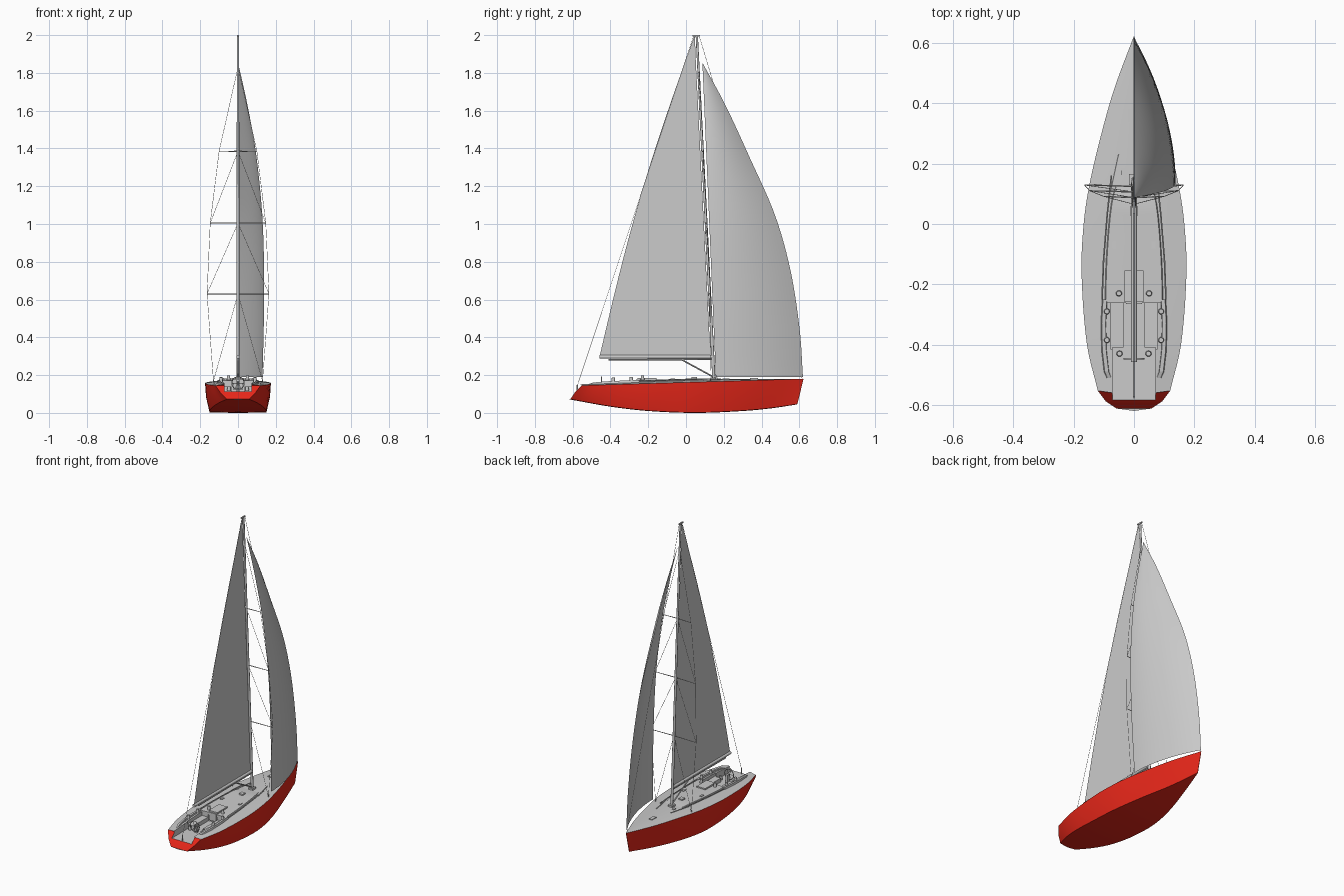
import bpy, bmesh, math
from mathutils import Vector, Matrix

if "Cube" in bpy.data.objects:
    bpy.data.objects.remove(bpy.data.objects["Cube"])


def interp(t, pts):
    """Smooth curve through (t, value) points."""
    n = len(pts)
    t = min(max(t, pts[0][0]), pts[-1][0])
    i = max(k for k in range(n - 1) if pts[k][0] <= t)

    def slope(k):
        a, b = pts[max(k - 1, 0)], pts[min(k + 1, n - 1)]
        return (b[1] - a[1]) / (b[0] - a[0])
    (t0, v0), (t1, v1) = pts[i], pts[i + 1]
    h = t1 - t0
    u = (t - t0) / h
    return (v0 * (2*u**3 - 3*u*u + 1) + slope(i) * h * (u**3 - 2*u*u + u)
            + v1 * (3*u*u - 2*u**3) + slope(i + 1) * h * (u**3 - u*u))


def finish(name, bm, smooth=None):
    bmesh.ops.recalc_face_normals(bm, faces=bm.faces)
    me = bpy.data.meshes.new(name)
    bm.to_mesh(me)
    bm.free()
    if smooth:
        me.shade_smooth()
        me.set_sharp_from_angle(angle=math.radians(smooth))
    ob = bpy.data.objects.new(name, me)
    bpy.context.collection.objects.link(ob)
    return ob


def add_loft(bm, rings, closed=True, caps=True):
    vs = [[bm.verts.new(p) for p in r] for r in rings]
    n = len(vs[0])
    for a, b in zip(vs, vs[1:]):
        for j in range(n if closed else n - 1):
            k = (j + 1) % n
            bm.faces.new((a[j], a[k], b[k], b[j]))
    if caps:
        bm.faces.new(vs[0])
        bm.faces.new(vs[-1])
    return vs


def boxes(name, items):
    bm = bmesh.new()
    for lo, hi in items:
        m = Matrix.Translation((Vector(lo) + Vector(hi)) / 2)
        s = Matrix.Diagonal(Vector([b - a for a, b in zip(lo, hi)] + [1]))
        bmesh.ops.create_cube(bm, size=1, matrix=m @ s)
    return finish(name, bm)


def rods(name, segs, r1, r2=None, sides=6):
    bm = bmesh.new()
    for p, q in segs:
        p, q = Vector(p), Vector(q)
        d = q - p
        m = Matrix.Translation((p + q) / 2) @ d.to_track_quat('Z', 'Y').to_matrix().to_4x4()
        bmesh.ops.create_cone(bm, cap_ends=True, segments=sides, radius1=r1,
                              radius2=r1 if r2 is None else r2, depth=d.length, matrix=m)
    return finish(name, bm, 40)


def path(pts):
    return list(zip(pts, pts[1:]))


def both(pts):
    return [[(s * x, y, z) for x, y, z in pts] for s in (1, -1)]


# hull lines
BEAM = [(-.553, .120), (-.4, .156), (-.16, .174), (0, .167), (.13, .148), (.3, .108), (.45, .065), (.622, .001)]
CHINE = [(-.612, .058), (-.5, .104), (-.35, .138), (-.15, .151), (.02, .145), (.2, .112), (.4, .055), (.59, .001)]
KEEL = [(-.62, .072), (-.4, .033), (-.2, .010), (.05, 0), (.3, .010), (.45, .024), (.59, .045)]


def sheer_z(y):
    return .145 + (y + .56) * .035 / 1.18


def deck_z(x, y):
    b = interp(y, BEAM)
    return sheer_z(y) + .012 * min(1, b / .15) * (1 - min(1, abs(x) / b)**2)


def station(u):
    ends = [(-.62, .587), (-.612, .59), (-.588, .606), (-.553, .622), (-.562, .622), (-.566, .622)]
    yk, yc, ym, ys, yd, yo = [a + (b - a) * u for a, b in ends]
    b, c = interp(ys, BEAM), interp(yc, CHINE)
    zs, zc = sheer_z(ys), interp(yc, KEEL) + .002
    half = [(c, yc, zc), ((b + c) / 2 + .08 * b * .5, ym, (zs + zc) / 2), (b, ys, zs),
            (b / 2, yd, deck_z(b / 2, ys))]
    return ([(0, yk, interp(yk, KEEL))] + half + [(0, yo, deck_z(0, ys))]
            + [(-x, y, z) for x, y, z in reversed(half)])


bm = bmesh.new()
vs = add_loft(bm, [station(i / 40) for i in range(41)], caps=False)
for r in (vs[0], vs[-1]):
    for f in ((9, 0, 1), (9, 1, 2, 8), (8, 2, 3, 7), (7, 3, 4, 6), (6, 4, 5)):
        bm.faces.new([r[i] for i in f])
hull = finish("hull", bm)

# cockpit recess: aft well, bench seats, footwell
cuts = [boxes("cockpit_cut_aft", [((-.072, -.75, .113), (.072, -.41, .3))]),
        boxes("cockpit_cut_seats", [((-.078, -.415, .139), (.078, -.262, .3))]),
        boxes("cockpit_cut_footwell", [((-.034, -.42, .1135), (.034, -.255, .3))])]
bpy.context.view_layer.objects.active = hull
for c in cuts:
    m = hull.modifiers.new("cut", 'BOOLEAN')
    m.object, m.operation, m.solver = c, 'DIFFERENCE', 'EXACT'
    bpy.ops.object.modifier_apply(modifier=m.name)
for c in cuts:
    bpy.data.objects.remove(c)
red = bpy.data.materials.new("hull_red")
red.diffuse_color = (.8, .02, .01, 1)
red.use_nodes = True
red.node_tree.nodes["Principled BSDF"].inputs["Base Color"].default_value = red.diffuse_color
grey = bpy.data.materials.new("deck_grey")
grey.diffuse_color = (.8, .8, .8, 1)
grey.use_nodes = True
grey.node_tree.nodes["Principled BSDF"].inputs["Base Color"].default_value = grey.diffuse_color
hull.data.materials.clear()
hull.data.materials.append(red)
hull.data.materials.append(grey)
for p in hull.data.polygons:
    wall = abs(p.normal.z) < .02 and abs(p.center.x) < .09 and -.6 < p.center.y < -.1 and p.center.z > .1
    p.material_index = int(p.normal.z > .85 or wall)
hull.data.shade_smooth()
hull.data.set_sharp_from_angle(angle=math.radians(25))

# low cabin roof
ROOF = [(-.262, .098), (-.15, .096), (0, .086), (.09, .074), (.13, .062)]
bm = bmesh.new()
rings = []
for i in range(13):
    y = -.262 + .392 * i / 12
    w, h = interp(y, ROOF), .009 * min(1, (12 - i) / 2)
    rings.append([(w, y, deck_z(w, y) - .006), (w - .005, y, deck_z(w, y) + h), (0, y, deck_z(0, y) + h * .8),
                  (-w + .005, y, deck_z(w, y) + h), (-w, y, deck_z(w, y) - .006)])
add_loft(bm, rings)
finish("cabin_roof", bm, 25)

# cockpit coamings, running aft from the cabin
bm = bmesh.new()
for s in (1, -1):
    rings = []
    for x, y, h in ((.098, -.25, .012), (.102, -.33, .012), (.100, -.42, .011), (.092, -.49, .008), (.084, -.51, .002)):
        z = deck_z(x, y)
        rings.append([(s * (x + dx), y, zz) for dx, zz in ((.009, z - .006), (.005, z + h), (-.008, z + h), (-.010, z - .006))])
    add_loft(bm, rings)
finish("cockpit_coamings", bm)

# companionway slide and deck hatches
boxes("companionway_slide", [((-.031, -.258, .165), (.031, -.155, .184)), ((-.026, -.266, .125), (.026, -.26, .176))])
flat = [(-.01, .36, .011, .022), (-.035, .175, .008, .011), (.065, -.07, .007, .012), (-.065, -.07, .007, .012)]
boxes("deck_hatches", [((x - w, y - l, deck_z(x, y) - .004), (x + w, y + l, deck_z(x, y) + (.012 if y < .1 else .004)))
                       for x, y, w, l in flat])
boxes("mast_step", [((-.016, .13, .165), (.016, .166, .188)), ((-.014, .028, .17), (.014, .058, .19))])

# winches
wz = [(.09, -.29, .017), (.09, -.385, .017), (.05, -.23, .02), (.048, -.43, -.03)]
rods("winches", [((s * x, y, deck_z(x, y) + h - .012), (s * x, y, deck_z(x, y) + h + .011))
                 for x, y, h in wz for s in (1, -1)], .010, .008, 16)

# control lines beside the cabin and headsail tracks
rods("deck_lines", [sg for q in both([(x, y, deck_z(x, y) + .006) for x, y in
                    ((.075, .16), (.089, .03), (.101, -.12), (.106, -.25))]) for sg in path(q)], .003)
rods("sail_tracks", [(p[0], p[1]) for p in both([(.052, .23, deck_z(.052, .23) + .002),
                     (.082, .09, deck_z(.082, .09) + .002)])], .003)

# steering wheel on its pedestal
bm = bmesh.new()
C = Vector((0, -.447, .158))
rings = []
for i in range(25):
    a = math.tau * i / 24
    d = Vector((math.cos(a), 0, math.sin(a)))
    rings.append([C + d * (.033 + .0025 * math.cos(b)) + Vector((0, .0025 * math.sin(b), 0))
                  for b in (math.tau * k / 6 for k in range(6))])
add_loft(bm, rings, caps=False)
bmesh.ops.remove_doubles(bm, verts=bm.verts, dist=1e-5)
finish("steering_wheel", bm, 60)
rods("wheel_spokes", [(C, C + Vector((math.cos(a), 0, math.sin(a))) * .033)
                      for a in (math.tau * k / 6 for k in range(6))], .0014)
boxes("wheel_pedestal", [((-.008, -.437, .11), (.008, -.421, .165)), ((-.003, -.45, .155), (.003, -.43, .161))])


def mast_y(z):
    return .148 - (z - .17) * .091 / 1.83


# mast, masthead, boom and vang
mast = rods("mast", [((0, mast_y(.165), .165), (0, mast_y(1.992), 1.992))], .0085, .006, 16)
boxes("masthead", [((-.004, .034, 1.992), (.004, .074, 2.0))])
rods("boom", [((0, -.458, .297), (0, .138, .297))], .010, sides=12)
rods("boom_track", [((0, -.41, .281), (0, .14, .284))], .0045)
rods("boom_vang", [((0, .146, .19), (0, -.02, .28))], .004)

# mainsail, flat on the centreline with a gently rounded leech
bm = bmesh.new()
rows = []
for i in range(21):
    v = i / 20
    z = .305 + v * 1.69
    leech = -.456 + v * .5 - .034 * math.sin(math.pi * v)
    luff = max(mast_y(z) - .012, leech + .004)
    rows.append([(0, leech + (luff - leech) * k / 6, z) for k in range(7)])
add_loft(bm, rows, closed=False, caps=False)
finish("mainsail", bm, 40)

# headsail, cambered out to the right side
LUFF = [(.19, .619), (.44, .602), (.76, .552), (1.05, .470), (1.35, .338), (1.635, .206), (1.85, .089)]
CLEW = [(.19, .130), (.6, .138), (1.0, .131), (1.37, .096), (1.65, .046), (1.85, .001)]
bm = bmesh.new()
rows = []
for i in range(31):
    z = .19 + 1.66 * i / 30
    y0, y1, w = interp(z, LUFF), .158 - .071 * i / 30, interp(z, CLEW)
    rows.append([(w * (1 - (1 - k / 14)**2), y0 + (y1 - y0) * k / 14, z) for k in range(15)])
add_loft(bm, rows, closed=False, caps=False)
finish("headsail", bm, 60)

# spreaders, shrouds and stays
SPR = [(1.385, .10), (1.005, .147), (.63, .164)]
rods("spreaders", [((0, mast_y(z), z), (s * w, mast_y(z) + .004, z)) for z, w in SPR for s in (1, -1)], .003, .002)
wires = []
for s in (1, -1):
    tips = [(s * w, mast_y(z) + .004, z) for z, w in SPR]
    foot = (s * .13, .13, .168)
    wires += path([(0, mast_y(1.83), 1.83)] + tips + [foot])
    wires += [((0, mast_y(z), z), q) for (z, w), q in zip(SPR, tips[1:] + [foot])]
wires += [((0, .04, 1.995), (0, -.575, .145)), ((0, .07, 1.995), (0, .615, .18))]
rods("rigging_wires", wires, .0011, sides=5)
rods("backstay_post", [((0, -.575, .105), (0, -.575, .148))], .004)
rods("chainplates", [((s * .13, .13, .155), (s * .13, .13, .178)) for s in (1, -1)], .003)
